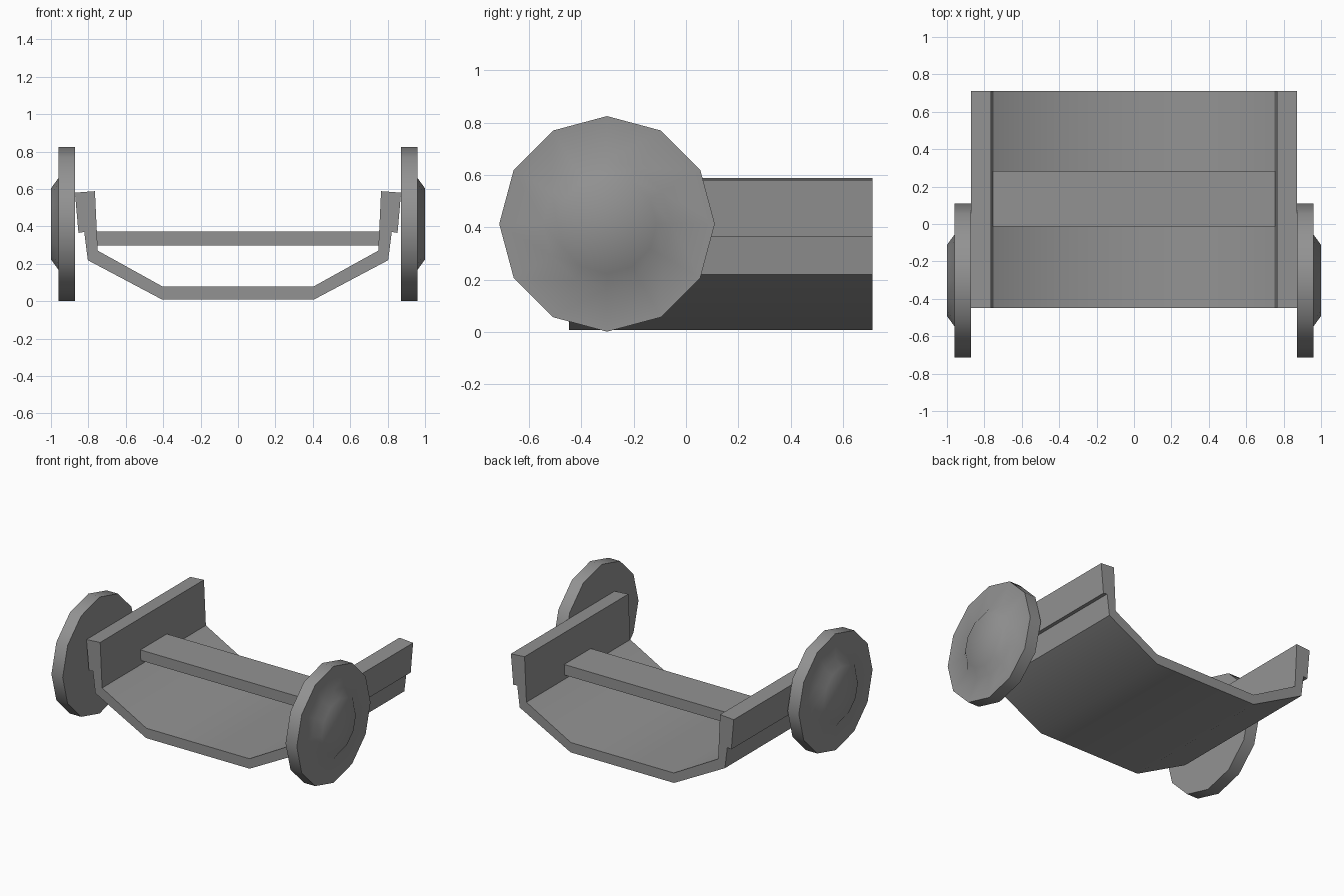
import bpy, bmesh, math

if "Cube" in bpy.data.objects:
    bpy.data.objects.remove(bpy.data.objects["Cube"])

# Dark grey shared by all parts
grey = bpy.data.materials.new("dark_grey")
grey.diffuse_color = (0.29, 0.29, 0.29, 1)
grey.use_nodes = True
grey.node_tree.nodes["Principled BSDF"].inputs["Base Color"].default_value = grey.diffuse_color


def finish(name, bm, angle):
    bmesh.ops.recalc_face_normals(bm, faces=bm.faces)
    mesh = bpy.data.meshes.new(name)
    bm.to_mesh(mesh)
    bm.free()
    mesh.materials.append(grey)
    ob = bpy.data.objects.new(name, mesh)
    bpy.context.collection.objects.link(ob)
    bpy.ops.object.select_all(action='DESELECT')
    bpy.context.view_layer.objects.active = ob
    ob.select_set(True)
    bpy.ops.object.shade_smooth_by_angle(angle=math.radians(angle))
    return ob


def loft(bm, rings):
    """Skin a list of equal-length closed rings and cap both ends."""
    loops = [[bm.verts.new(p) for p in r] for r in rings]
    n = len(loops[0])
    for a, b in zip(loops, loops[1:]):
        for i in range(n):
            j = (i + 1) % n
            bm.faces.new((a[i], a[j], b[j], b[i]))
    bm.faces.new(loops[0])
    bm.faces.new(loops[-1])


# Trough-shaped body with thickened side rails: half profile, mirrored
outer = [(0.405, 0.008), (0.803, 0.219), (0.822, 0.37), (0.853, 0.365),
         (0.872, 0.58)]
inner = [(0.765, 0.588), (0.75, 0.27), (0.403, 0.078)]
half = outer + inner
profile = half + [(-x, z) for x, z in reversed(half)]
bm = bmesh.new()
loft(bm, [[(x, y, z) for x, z in profile] for y in (-0.448, 0.712)])
finish("body_trough", bm, 32)

# Cross bench between the side walls
bm = bmesh.new()
bench = [(0.753, 0.298), (0.757, 0.372), (-0.757, 0.372), (-0.753, 0.298)]
loft(bm, [[(x, y, z) for x, z in bench] for y in (-0.013, 0.283)])
finish("bench", bm, 30)

# Twelve-sided wheels with a raised, chamfered hub
sections = [(0.872, 0.412), (0.96, 0.412), (0.96, 0.245), (1.0, 0.19)]
for label, side in (("right", 1), ("left", -1)):
    bm = bmesh.new()
    loft(bm, [[(side * x,
                -0.302 + r * math.cos(k * math.pi / 6),
                0.413 + r * math.sin(k * math.pi / 6)) for k in range(12)]
              for x, r in sections])
    finish(label + "_wheel", bm, 60)
